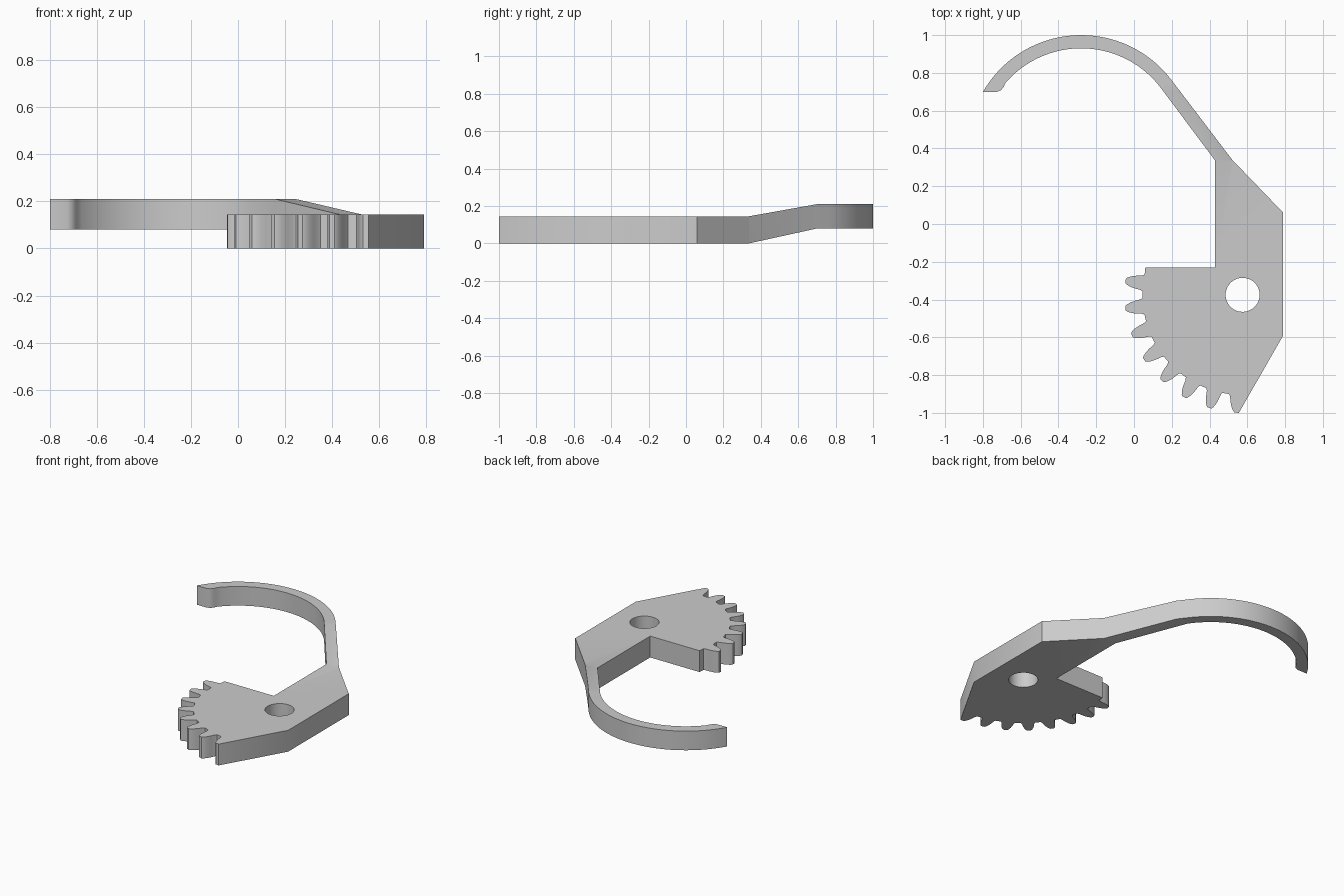
import bpy, bmesh
from math import sin, cos, radians, pi
from mathutils import Vector

cube = bpy.data.objects.get("Cube")
if cube:
    bpy.data.objects.remove(cube, do_unlink=True)

THICK = 0.145
PIVOT = Vector((0.575, -0.375))
HOOK = Vector((-0.28, 0.40))


def arc(centre, radius, start, end, steps):
    """Points along an arc, angles in degrees."""
    points = []
    for i in range(steps + 1):
        a = radians(start + (end - start) * i / steps)
        points.append(centre + radius * Vector((cos(a), sin(a))))
    return points


def tooth(angle, last=False):
    """One gear tooth as (radius, half width) steps, entered from its upper flank."""
    out = Vector((cos(radians(angle)), sin(radians(angle))))
    side = Vector((-out.y, out.x))
    flank = [(0.528, 0.044), (0.541, 0.038), (0.57, 0.034),
             (0.595, 0.028), (0.617, 0.018), (0.624, 0.011)]
    points = [PIVOT + out * r - side * w for r, w in flank]
    if not last:
        points += [PIVOT + out * r + side * w for r, w in reversed(flank)]
    return points


# Outline: straight notch edge, teeth, straight back, then the hook
outline = [Vector(p) for p in ((0.43, 0.335), (0.43, -0.23), (0.06, -0.23))]
for i in range(8):
    outline += tooth(173.2 + 13.4 * i, last=(i == 7))
outline += [Vector(p) for p in ((0.555, -1.0), (0.79, -0.59), (0.79, 0.06), (0.52, 0.34))]
outline += arc(HOOK, 0.60, 37.5, 150, 40)
outline += [Vector(p) for p in ((-0.725, 0.70), (-0.705, 0.708), (-0.69, 0.725))]
outline += arc(HOOK, 0.53, 139, 37.5, 40)

# Flat plate with the pivot hole left open
bm = bmesh.new()


def loop(points):
    verts = [bm.verts.new((p.x, p.y, 0)) for p in points]
    return [bm.edges.new((v, verts[i - 1])) for i, v in enumerate(verts)]


edges = loop(outline) + loop(arc(PIVOT, 0.09, 0, 352.5, 47))
bmesh.ops.triangle_fill(bm, edges=edges, use_beauty=True, normal=(0, 0, 1))

# Bend lines where the arm starts and stops rising
for y in (0.335, 0.70):
    bmesh.ops.bisect_plane(bm, geom=bm.verts[:] + bm.edges[:] + bm.faces[:],
                           plane_co=(0, y, 0), plane_no=(0, 1, 0), dist=0.002)

# Thicken, then lift the arm and hook
top = bmesh.ops.extrude_face_region(bm, geom=bm.faces[:])["geom"]
top_verts = {v for v in top if isinstance(v, bmesh.types.BMVert)}
for v in bm.verts:
    rise = min(max((v.co.y - 0.335) / 0.365, 0), 1)
    v.co.z = rise * 0.065 + (THICK if v in top_verts else rise * 0.015)
bmesh.ops.recalc_face_normals(bm, faces=bm.faces[:])

mesh = bpy.data.meshes.new("gear_sector_arm")
bm.to_mesh(mesh)
bm.free()
arm = bpy.data.objects.new("gear_sector_arm", mesh)
bpy.context.collection.objects.link(arm)

# Plain grey finish
grey = bpy.data.materials.new("plain_grey")
grey.use_nodes = True
colour = (0.6, 0.6, 0.6, 1)
grey.diffuse_color = colour
grey.node_tree.nodes["Principled BSDF"].inputs["Base Color"].default_value = colour
mesh.materials.append(grey)

# Smooth curved walls, crisp edges
bpy.ops.object.select_all(action="DESELECT")
arm.select_set(True)
bpy.context.view_layer.objects.active = arm
bpy.ops.object.shade_smooth_by_angle(angle=pi / 6)
